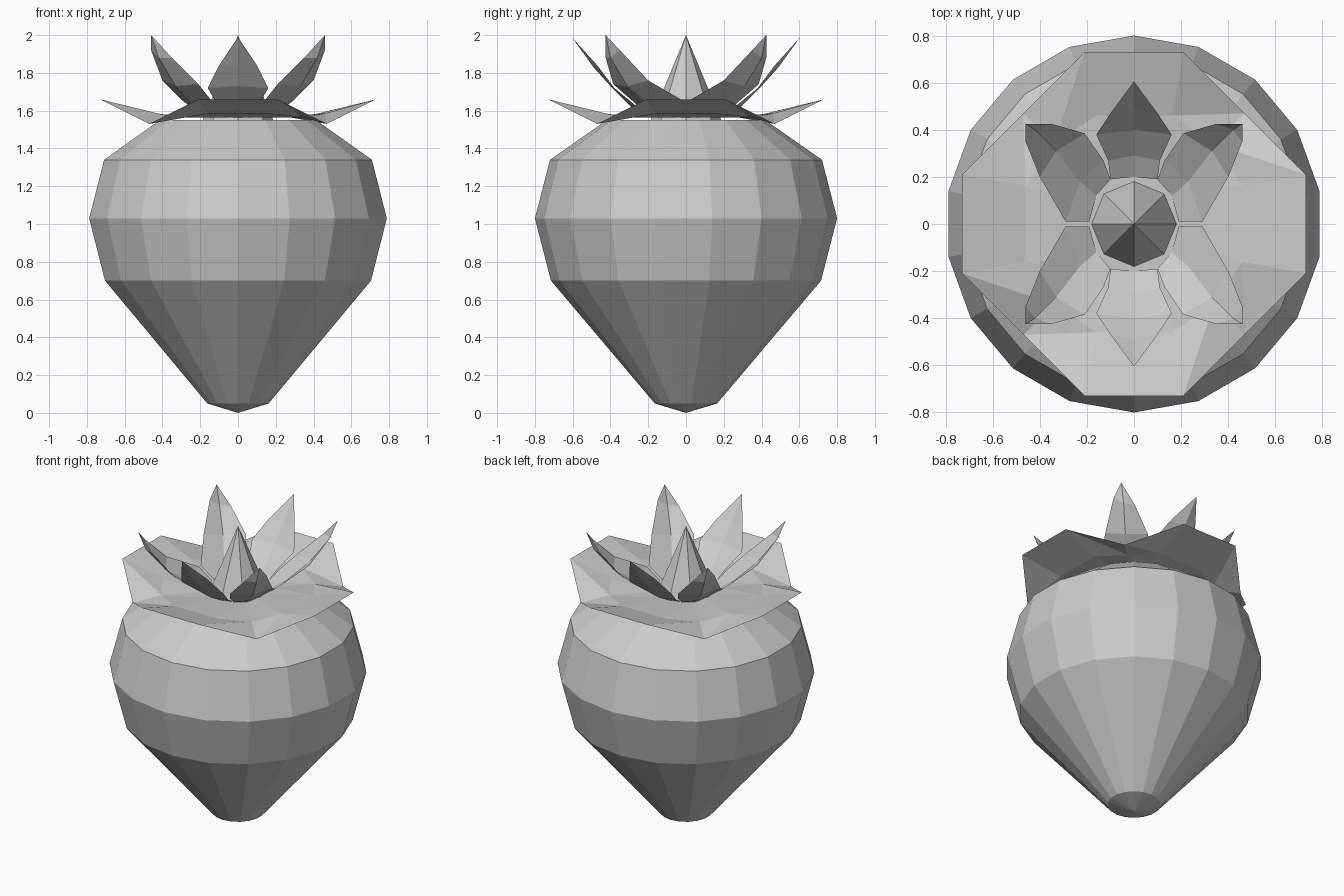
import bpy
from math import sin, cos, pi

if "Cube" in bpy.data.objects:
    bpy.data.objects.remove(bpy.data.objects["Cube"])


def make(name, verts, faces):
    mesh = bpy.data.meshes.new(name)
    mesh.from_pydata(verts, [], faces)
    mesh.update()
    obj = bpy.data.objects.new(name, mesh)
    bpy.context.collection.objects.link(obj)
    return obj


def lathe(name, bottom, rings, top, n):
    """Faceted solid of revolution; a pole height of None leaves that end open."""
    verts = [(r * sin(2 * pi * i / n), r * cos(2 * pi * i / n), z)
             for r, z in rings for i in range(n)]
    faces = []
    for k in range(len(rings) - 1):
        for i in range(n):
            j = (i + 1) % n
            faces.append((k * n + j, k * n + i, k * n + n + i, k * n + n + j))
    for z, k in ((bottom, 0), (top, len(rings) - 1)):
        if z is None:
            continue
        c = len(verts)
        verts.append((0, 0, z))
        for i in range(n):
            a, b = k * n + i, k * n + (i + 1) % n
            faces.append((a, b, c) if k == 0 and z == bottom else (b, a, c))
    return make(name, verts, faces)


# Fruit body
lathe("berry_body", 0.0,
      [(0.165, 0.05), (0.715, 0.70), (0.80, 1.03), (0.72, 1.34), (0.42, 1.55)],
      1.55, 18)

# Central stem spike
lathe("stem_spike", None, [(0.195, 1.53)], 2.0, 8)

# Lower calyx: one sheet with four broad upturned lobes
outer, middle, inner = [], [], []
for q in range(4):
    c, s = cos(q * pi / 2), sin(q * pi / 2)

    def turn(x, y, z):
        return (x * c - y * s, x * s + y * c, z)
    outer += [turn(0.73, -0.21, 1.66), turn(0.73, 0.21, 1.66), turn(0.47, 0.47, 1.53)]
    middle += [turn(0.46, -0.16, 1.585), turn(0.46, 0.16, 1.585), turn(0.34, 0.34, 1.565)]
    inner += [turn(0.20, -0.07, 1.565), turn(0.20, 0.07, 1.565), turn(0.15, 0.15, 1.565)]
faces = [tuple(range(24, 36))]
for k in (0, 12):
    for i in range(12):
        j = (i + 1) % 12
        a, b, c, d = k + i, k + j, k + 12 + j, k + 12 + i
        faces += [(a, b, c), (a, c, d)]
make("lower_calyx", outer + middle + inner, faces)


# Upper crown: six upright leaves, each an outline fanned around its rib
def leaf(name, left, tip, right, rib, sx, sy):
    """left/right run from base to tip; rib has one point per side pair."""
    n = len(left)
    verts = [(x * sx, y * sy, z) for x, y, z in left + rib + right + [tip]]
    faces = []
    for k in range(n - 1):
        faces += [(k, k + 1, n + k + 1, n + k),
                  (n + k, n + k + 1, 2 * n + k + 1, 2 * n + k)]
    faces += [(n - 1, 3 * n, 2 * n - 1), (2 * n - 1, 3 * n, 3 * n - 1)]
    if sx * sy > 0:
        faces = [f[::-1] for f in faces]
    make(name, verts, faces)


mid_right = [(0.10, 0.19, 1.58), (0.11, 0.27, 1.63), (0.16, 0.38, 1.72), (0.10, 0.47, 1.84)]
mid_left = [(-x, y, z) for x, y, z in mid_right]
mid_rib = [(0, 0.20, 1.57), (0, 0.29, 1.62), (0, 0.40, 1.73), (0, 0.49, 1.83)]
diag_in = [(0.10, 0.19, 1.58), (0.13, 0.27, 1.64), (0.21, 0.385, 1.74), (0.35, 0.425, 1.88)]
diag_out = [(0.19, 0.01, 1.58), (0.29, 0.01, 1.65), (0.40, 0.20, 1.76), (0.46, 0.35, 1.92)]
diag_rib = [(0.16, 0.12, 1.57), (0.23, 0.18, 1.62), (0.33, 0.31, 1.73), (0.42, 0.40, 1.88)]

for sy, end in ((-1, "front"), (1, "back")):
    leaf(f"crown_leaf_{end}", mid_left, (0, 0.605, 1.99), mid_right, mid_rib, 1, sy)
    for sx, side in ((-1, "left"), (1, "right")):
        leaf(f"crown_leaf_{end}_{side}", diag_in, (0.46, 0.425, 2.0),
             diag_out, diag_rib, sx, sy)
